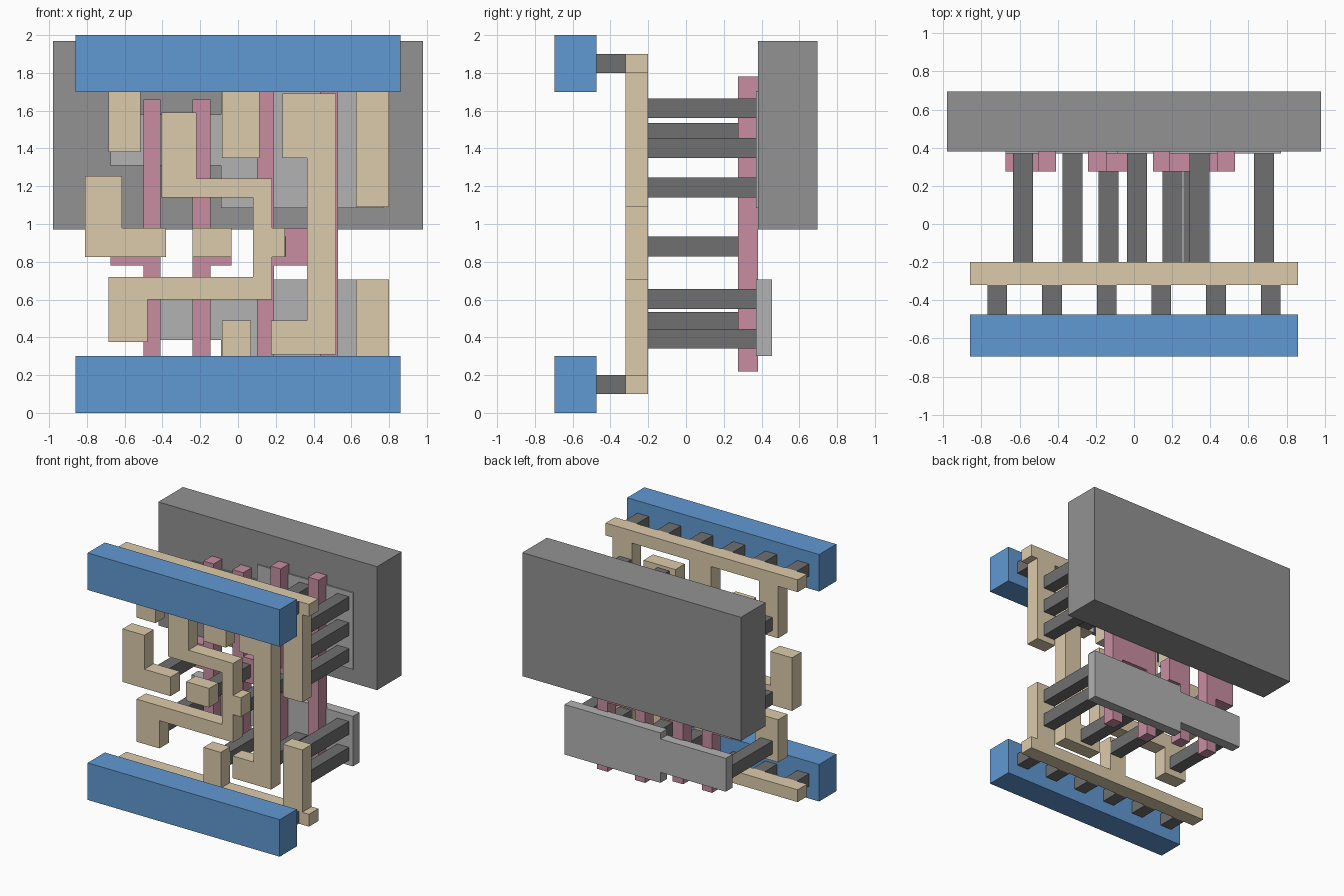
import bpy, bmesh


def material(name, color):
    m = bpy.data.materials.new(name)
    m.diffuse_color = (*color, 1)
    return m


BLUE = material("blue_metal", (0.12, 0.32, 0.65))
TAN = material("tan_interconnect", (0.72, 0.60, 0.41))
PINK = material("pink_gate", (0.58, 0.27, 0.36))
DARK = material("dark_contact", (0.16, 0.16, 0.16))
LIGHT = material("light_diffusion", (0.45, 0.45, 0.45))
GREY = material("grey_well", (0.29, 0.29, 0.29))


def extrude(name, profiles, y0, y1, mat):
    """Extrude closed (x, z) outlines from y0 to y1 into one object."""
    bm = bmesh.new()
    for pts in profiles:
        face = bm.faces.new([bm.verts.new((x, y0, z)) for x, z in pts])
        out = bmesh.ops.extrude_face_region(bm, geom=[face])
        for v in out["geom"]:
            if isinstance(v, bmesh.types.BMVert):
                v.co.y = y1
    bmesh.ops.recalc_face_normals(bm, faces=bm.faces)
    mesh = bpy.data.meshes.new(name)
    bm.to_mesh(mesh)
    bm.free()
    ob = bpy.data.objects.new(name, mesh)
    mesh.materials.append(mat)
    bpy.context.collection.objects.link(ob)
    return ob


def rect(x0, x1, z0, z1):
    return [(x0, z0), (x1, z0), (x1, z1), (x0, z1)]


def comb(outer, inner, fingers):
    """Rail outline from outer to inner edge, with fingers (x0, x1, tip)."""
    pts = [(-0.86, outer), (-0.86, inner)]
    for x0, x1, tip in fingers:
        pts += [(x0, inner), (x0, tip), (x1, tip), (x1, inner)]
    return pts + [(0.86, inner), (0.86, outer)]


# Front power bars and their short vias
for side, z in (("lower", 0.0), ("upper", 1.7)):
    extrude(side + "_power_bar", [rect(-0.86, 0.86, z, z + 0.3)], -0.695, -0.475, BLUE)
    vias = [rect(x - 0.052, x + 0.052, z + 0.1, z + 0.2)
            for x in (-0.717, -0.43, -0.143, 0.143, 0.43, 0.717)]
    extrude(side + "_power_vias", vias, -0.475, -0.32, DARK)

# Tan wiring layer: rails with fingers, then free traces
TY = (-0.32, -0.20)
extrude("upper_rail", [comb(1.9, 1.8, [(-0.685, -0.515, 1.38), (-0.085, 0.115, 1.35),
                                       (0.625, 0.80, 1.09)])], *TY, TAN)
extrude("lower_rail", [comb(0.1, 0.2, [(-0.085, 0.07, 0.49), (0.625, 0.80, 0.705)])], *TY, TAN)
extrude("left_trace", [[(-0.81, 0.825), (-0.38, 0.825), (-0.38, 0.98), (-0.615, 0.98),
                        (-0.615, 1.255), (-0.81, 1.255)]], *TY, TAN)
extrude("small_pad", [rect(-0.24, -0.035, 0.825, 0.98)], *TY, TAN)
extrude("middle_trace", [[(-0.405, 1.14), (0.08, 1.14), (0.08, 0.72), (-0.685, 0.72),
                          (-0.685, 0.375), (-0.48, 0.375), (-0.48, 0.60), (0.18, 0.60),
                          (0.18, 0.825), (0.25, 0.825), (0.25, 0.98), (0.18, 0.98),
                          (0.18, 1.24), (-0.22, 1.24), (-0.22, 1.59), (-0.405, 1.59)]], *TY, TAN)
extrude("right_trace", [[(0.175, 0.31), (0.52, 0.31), (0.52, 1.69), (0.235, 1.69),
                         (0.235, 1.35), (0.365, 1.35), (0.365, 0.49), (0.175, 0.49)]], *TY, TAN)

# Pink gates: vertical strips with contact pads
PY = (0.275, 0.38)
extrude("gate_1", [[(-0.50, 0.30), (-0.41, 0.30), (-0.41, 1.66), (-0.50, 1.66), (-0.50, 0.98),
                    (-0.675, 0.98), (-0.675, 0.78), (-0.50, 0.78)]], *PY, PINK)
extrude("gate_2", [[(-0.24, 0.30), (-0.145, 0.30), (-0.145, 0.78), (-0.035, 0.78),
                    (-0.035, 0.98), (-0.145, 0.98), (-0.145, 1.66), (-0.24, 1.66)]], *PY, PINK)
extrude("double_gate", [[(0.10, 0.22), (0.19, 0.22), (0.19, 0.78), (0.435, 0.78), (0.435, 0.22),
                         (0.53, 0.22), (0.53, 1.78), (0.435, 1.78), (0.435, 0.98),
                         (0.19, 0.98), (0.19, 1.78), (0.10, 1.78)]], *PY, PINK)


# Light diffusion plates, narrower on the left
def plate(name, left, right):
    (a, b), (c, d) = left, right
    extrude(name, [[(-0.675, a), (-0.09, a), (-0.09, c), (0.77, c), (0.77, d),
                    (-0.09, d), (-0.09, b), (-0.675, b)]], 0.37, 0.455, LIGHT)


plate("upper_diffusion", (1.31, 1.58), (1.085, 1.705))
plate("lower_diffusion", (0.385, 0.655), (0.30, 0.705))

# Rear block
extrude("rear_well", [rect(-0.98, 0.98, 0.97, 1.97)], 0.38, 0.695, GREY)

# Long contacts from the wiring to plates and gates: (x, lower z values)
S = 0.105
plate_contacts = [(-0.635, (1.43, 0.43)), (-0.375, (1.43,)), (-0.037, (1.43, 0.34)),
                  (0.29, (1.56, 1.35)), (0.26, (0.34,)), (0.63, (1.56, 1.35, 1.14, 0.55, 0.34))]
extrude("plate_contacts", [rect(x, x + S, z, z + S) for x, zs in plate_contacts for z in zs],
        -0.20, 0.37, DARK)
extrude("gate_contacts", [rect(x, x + S, 0.828, 0.828 + S) for x in (-0.635, -0.187, 0.15)],
        -0.20, 0.275, DARK)
